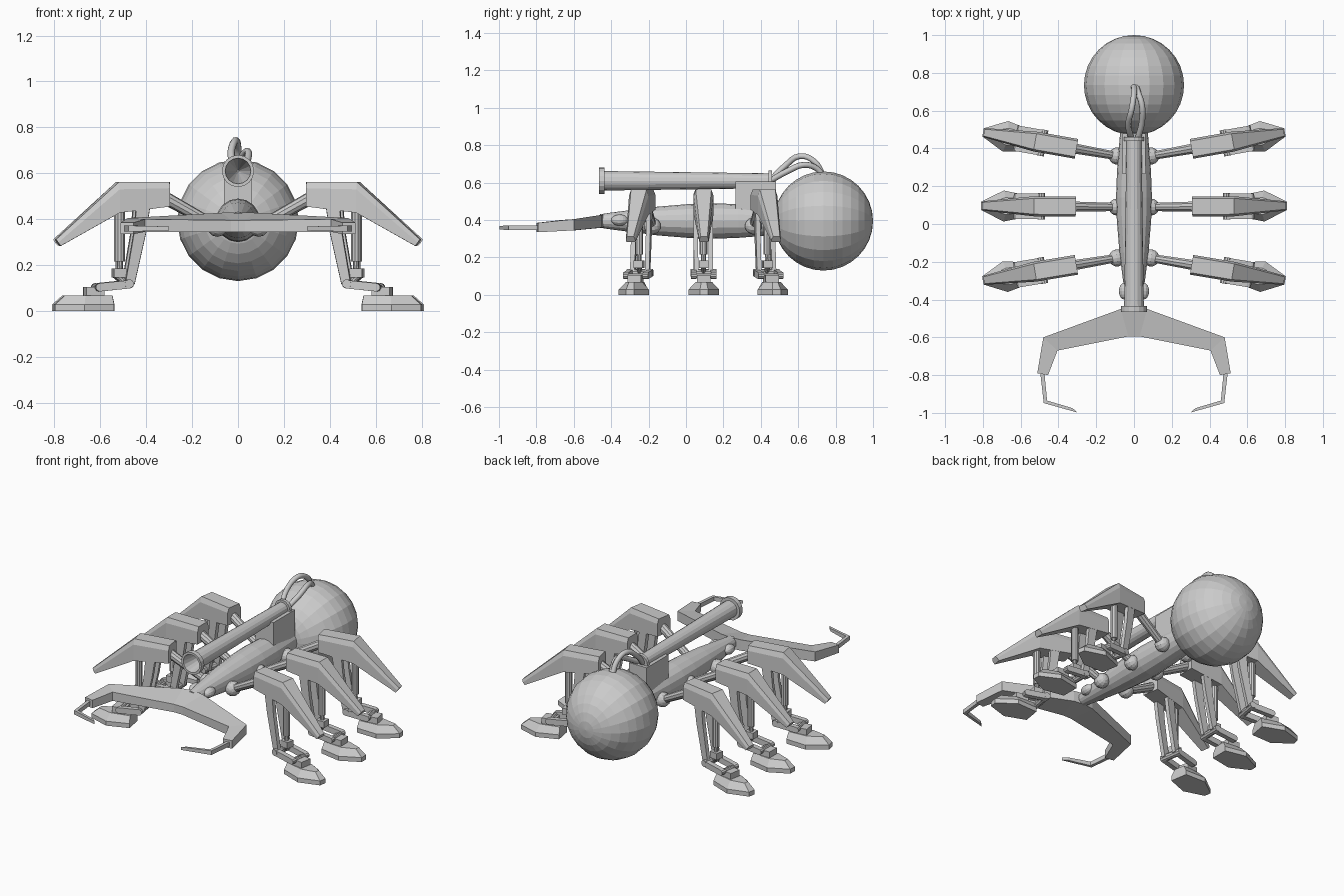
import bpy, bmesh, math
from mathutils import Vector, Matrix

if "Cube" in bpy.data.objects:
    bpy.data.objects.remove(bpy.data.objects["Cube"])

grey = bpy.data.materials.new("plain grey")
grey.diffuse_color = (0.6, 0.6, 0.6, 1)
grey.use_nodes = True
grey.node_tree.nodes["Principled BSDF"].inputs["Base Color"].default_value = grey.diffuse_color


def finish(name, bm, mirror=False, matrix=None):
    if matrix:
        bm.transform(matrix)
    bmesh.ops.recalc_face_normals(bm, faces=bm.faces)
    me = bpy.data.meshes.new(name)
    bm.to_mesh(me)
    bm.free()
    me.materials.append(grey)
    ob = bpy.data.objects.new(name, me)
    bpy.context.collection.objects.link(ob)
    if mirror:
        ob.modifiers.new("mirror", 'MIRROR').use_mirror_merge = False
    return ob


def loft(bm, sections, caps=True):
    """Skin matching rings of points."""
    rings = [[bm.verts.new(p) for p in s] for s in sections]
    n = len(rings[0])
    for a, b in zip(rings, rings[1:]):
        for i in range(n):
            j = (i + 1) % n
            bm.faces.new((a[i], a[j], b[j], b[i]))
    if caps:
        bm.faces.new(rings[0])
        bm.faces.new(rings[-1][::-1])


def rod(bm, p, q, r1, r2=None, sides=10):
    p, q = Vector(p), Vector(q)
    d = q - p
    m = Matrix.Translation((p + q) / 2) @ d.to_track_quat('Z', 'Y').to_matrix().to_4x4()
    bmesh.ops.create_cone(bm, cap_ends=True, segments=sides, radius1=r1,
                          radius2=r1 if r2 is None else r2, depth=d.length, matrix=m)


def box(bm, lo, hi):
    lo, hi = Vector(lo), Vector(hi)
    m = Matrix.Translation((lo + hi) / 2) @ Matrix.Diagonal((*(hi - lo), 1))
    bmesh.ops.create_cube(bm, size=1, matrix=m)


def ball(bm, centre, size, seg=12, rings=8):
    m = Matrix.Translation(centre) @ Matrix.Diagonal((*size, 1)) @ Matrix.Rotation(math.pi / 2, 4, 'X')
    bmesh.ops.create_uvsphere(bm, u_segments=seg, v_segments=rings, radius=1, matrix=m)


def lathe(bm, profile, z, sides):
    """Turn a (y, radius) profile round an axis along y."""
    loft(bm, [[(r * math.cos(2 * math.pi * i / sides), y, z + r * math.sin(2 * math.pi * i / sides))
               for i in range(sides)] for y, r in profile])
    bmesh.ops.remove_doubles(bm, verts=bm.verts, dist=1e-5)


# rear sphere
bm = bmesh.new()
ball(bm, (0, 0.735, 0.395), (0.265, 0.265, 0.265), 20, 16)
finish("abdomen", bm)

# spindle body
bm = bmesh.new()
lathe(bm, [(-0.46, 0.036), (-0.40, 0.045), (-0.30, 0.058), (-0.15, 0.077), (0.02, 0.091),
           (0.14, 0.095), (0.28, 0.090), (0.42, 0.079), (0.52, 0.07)], 0.395, 16)
finish("body", bm)

# eyes
bm = bmesh.new()
ball(bm, (0.05, -0.355, 0.40), (0.03, 0.045, 0.03))
finish("eyes", bm, True)

# hollow cannon with muzzle and rear flanges
bm = bmesh.new()
lathe(bm, [(-0.12, 0.004), (-0.465, 0.056), (-0.465, 0.07), (-0.435, 0.07), (-0.435, 0.052),
           (0.44, 0.04), (0.44, 0.054), (0.46, 0.054), (0.46, 0.004)], 0.61, 16)
finish("cannon", bm)

# cannon bracket
bm = bmesh.new()
box(bm, (-0.062, 0.265, 0.44), (0.062, 0.48, 0.605))
finish("cannon_bracket", bm)

# hoses from cannon to abdomen
hoses = [[(-0.015, 0.45, 0.61), (-0.03, 0.53, 0.69), (-0.012, 0.61, 0.742), (0.0, 0.69, 0.71), (0.0, 0.73, 0.645)],
         [(0.02, 0.45, 0.61), (0.042, 0.54, 0.66), (0.042, 0.63, 0.695), (0.02, 0.70, 0.675), (0.01, 0.73, 0.64)]]
for k, pts in enumerate(hoses):
    cu = bpy.data.curves.new("hose", 'CURVE')
    cu.dimensions = '3D'
    cu.bevel_depth = 0.016
    cu.bevel_resolution = 2
    cu.resolution_u = 4
    sp = cu.splines.new('BEZIER')
    sp.bezier_points.add(len(pts) - 1)
    for b, p in zip(sp.bezier_points, pts):
        b.co = p
        b.handle_left_type = b.handle_right_type = 'AUTO'
    cu.materials.append(grey)
    bpy.context.collection.objects.link(bpy.data.objects.new(f"hose_{k + 1}", cu))


# jaws: each station is outer x, y, top, bottom, then inner x, y, top, bottom
def jaw(bm, stations):
    loft(bm, [[(ox, oy, ot), (ox, oy, ob), (ix, iy, ib), (ix, iy, it)]
              for ox, oy, ot, ob, ix, iy, it, ib in stations])


bm = bmesh.new()
jaw(bm, [(0, -0.44, 0.43, 0.36, 0, -0.595, 0.395, 0.345),
         (0.07, -0.45, 0.428, 0.36, 0.03, -0.595, 0.395, 0.345),
         (0.48, -0.60, 0.405, 0.345, 0.405, -0.67, 0.40, 0.345),
         (0.512, -0.79, 0.385, 0.335, 0.455, -0.80, 0.385, 0.335)])
finish("jaws", bm, True)
bm = bmesh.new()
jaw(bm, [(0.497, -0.78, 0.372, 0.346, 0.475, -0.78, 0.372, 0.346),
         (0.478, -0.948, 0.372, 0.346, 0.46, -0.935, 0.372, 0.346),
         (0.30, -0.998, 0.368, 0.35, 0.325, -0.975, 0.368, 0.35)])
finish("jaw_tips", bm, True)

# legs, drawn pointing along +x, turned about the hip and mirrored
for pos, y, yaw in (("front", -0.18, -9.5), ("middle", 0.09, 0.5), ("rear", 0.36, 10)):
    M = (Matrix.Translation((0.09, y, 0)) @ Matrix.Rotation(math.radians(yaw), 4, 'Z')
         @ Matrix.Translation((-0.09, 0, 0)))

    # hip ball and thigh rod
    bm = bmesh.new()
    ball(bm, (0.09, 0, 0.368), (0.045, 0.045, 0.045))
    rod(bm, (0.10, 0, 0.372), (0.36, 0, 0.515), 0.023, 0.029)
    finish(pos + "_thighs", bm, True, M)

    # armour: x, top, shoulder, bottom, half width of side, half width of top
    bm = bmesh.new()
    loft(bm, [[(x, -w, b), (x, -w, s), (x, -t, z), (x, t, z), (x, w, s), (x, w, b)]
              for x, z, s, b, w, t in ((0.308, 0.563, 0.535, 0.455, 0.053, 0.042),
                                       (0.53, 0.563, 0.53, 0.428, 0.053, 0.042))]
         + [[(0.785, -0.025, 0.284), (0.797, -0.025, 0.298), (0.805, -0.018, 0.312),
             (0.805, 0.018, 0.312), (0.797, 0.025, 0.298), (0.785, 0.025, 0.284)]])
    finish(pos + "_armour", bm, True, M)

    # twin shin struts, with knee and ankle axles
    bm = bmesh.new()
    for s in (-0.04, 0.04):
        loft(bm, [[(x - h, s - 0.012, z), (x + h, s - 0.012, z), (x + h, s + 0.012, z), (x - h, s + 0.012, z)]
                  for x, z, h in ((0.425, 0.46, 0.03), (0.44, 0.34, 0.026), (0.485, 0.115, 0.02))])
    rod(bm, (0.49, -0.07, 0.118), (0.49, 0.07, 0.118), 0.02)
    finish(pos + "_shins", bm, True, M)

    # piston
    bm = bmesh.new()
    rod(bm, (0.52, 0, 0.45), (0.52, 0, 0.215), 0.021)
    rod(bm, (0.52, 0, 0.22), (0.522, 0, 0.15), 0.013)
    box(bm, (0.495, -0.025, 0.145), (0.55, 0.025, 0.185))
    rod(bm, (0.54, 0, 0.16), (0.49, 0, 0.118), 0.014)
    finish(pos + "_pistons", bm, True, M)

    # twin ankle links with rounded ends
    bm = bmesh.new()
    for s in (-0.053, 0.053):
        a, b = Vector((0.49, s, 0.116)), Vector((0.62, s, 0.103))
        w = Vector((0, 0.015, 0))
        loft(bm, [[p - w - Vector((0, 0, 0.018)), p + w - Vector((0, 0, 0.018)),
                   p + w + Vector((0, 0, 0.018)), p - w + Vector((0, 0, 0.018))] for p in (a, b)])
        for p in (a, b):
            rod(bm, p - w, p + w, 0.018)
    rod(bm, (0.62, -0.06, 0.103), (0.62, 0.06, 0.103), 0.012)
    finish(pos + "_ankle_links", bm, True, M)

    # wedge foot with ankle block
    bm = bmesh.new()
    outlines = ((0.0, ((0.555, 0.055), (0.69, 0.082), (0.81, 0.022))),
                (0.028, ((0.555, 0.055), (0.69, 0.082), (0.81, 0.022))),
                (0.068, ((0.56, 0.035), (0.68, 0.045), (0.765, 0.014))))
    loft(bm, [[(x, v, z) for x, v in half] + [(x, -v, z) for x, v in half[::-1]]
              for z, half in outlines])
    box(bm, (0.595, -0.036, 0.06), (0.675, 0.036, 0.105))
    finish(pos + "_feet", bm, True, M)
